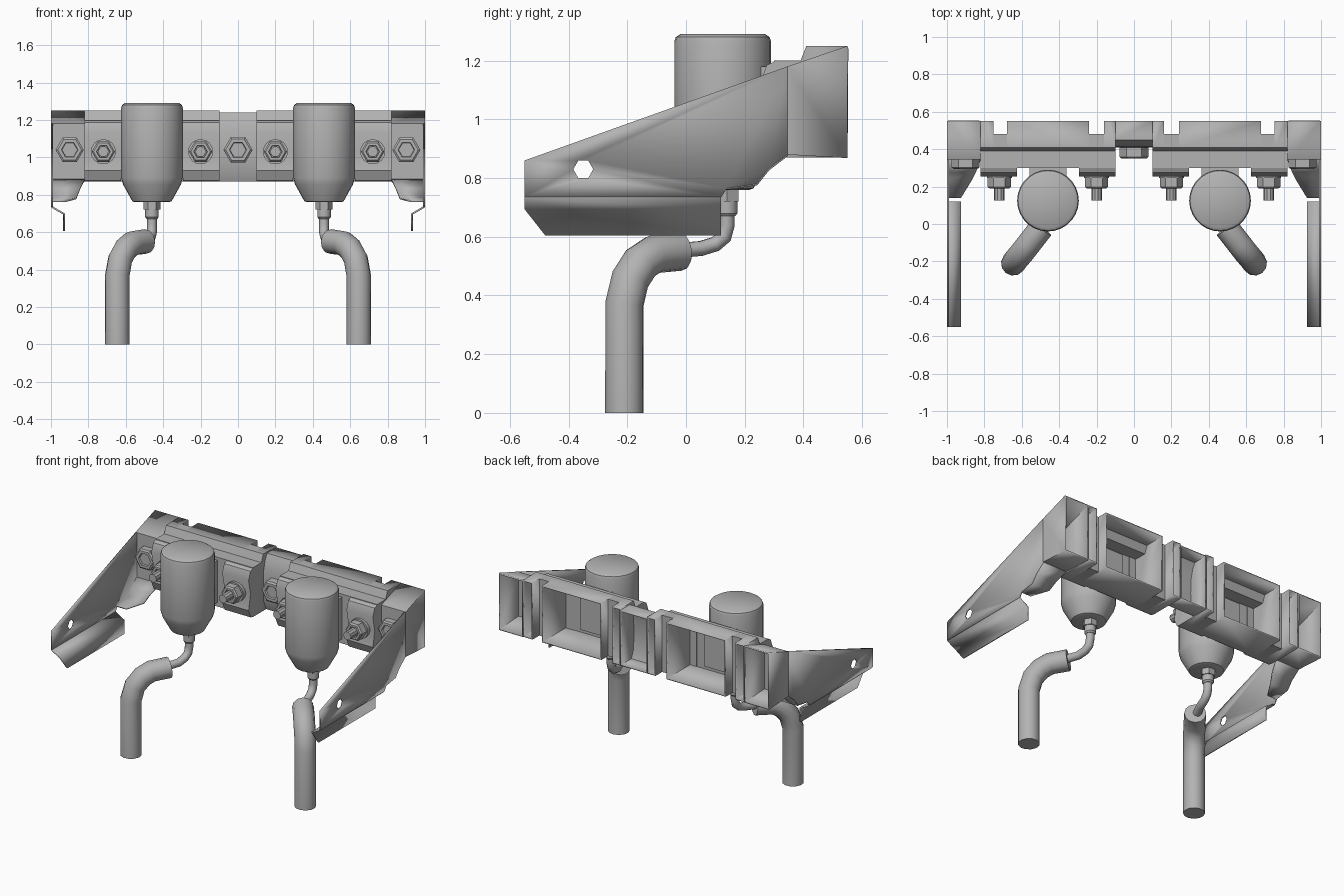
import bpy
import bmesh
from math import radians, pi, cos, sin

cube = bpy.data.objects.get("Cube")
if cube:
    bpy.data.objects.remove(cube, do_unlink=True)

grey = bpy.data.materials.new("plain grey")
grey.use_nodes = True
COLOUR = (0.45, 0.45, 0.45, 1)
grey.diffuse_color = COLOUR
grey.node_tree.nodes["Principled BSDF"].inputs["Base Color"].default_value = COLOUR


def finish(name, bm, thickness=0, offset=-1):
    """Turn a bmesh into an object, optionally thickened like sheet metal."""
    bmesh.ops.recalc_face_normals(bm, faces=bm.faces)
    mesh = bpy.data.meshes.new(name)
    bm.to_mesh(mesh)
    bm.free()
    mesh.materials.append(grey)
    obj = bpy.data.objects.new(name, mesh)
    bpy.context.collection.objects.link(obj)
    bpy.ops.object.select_all(action='DESELECT')
    obj.select_set(True)
    bpy.context.view_layer.objects.active = obj
    bpy.ops.object.shade_smooth_by_angle(angle=radians(35))
    if thickness:
        solid = obj.modifiers.new("sheet thickness", 'SOLIDIFY')
        solid.thickness = thickness
        solid.offset = offset
    return obj


def prism(name, x0, x1, profile, open_back=False):
    """Extrude a (y, z) profile along x; an open back makes a hollow shell."""
    bm = bmesh.new()
    a, b = [[bm.verts.new((x, y, z)) for y, z in profile] for x in (x0, x1)]
    bm.faces.new(a)
    bm.faces.new(b)
    n = len(profile)
    for i in range(n - 1 if open_back else n):
        j = (i + 1) % n
        bm.faces.new((a[i], a[j], b[j], b[i]))
    return finish(name, bm, 0.012 if open_back else 0)


def strip(name, left, right):
    """Thin sheet between two matching rows of points."""
    bm = bmesh.new()
    a, b = [[bm.verts.new(p) for p in row] for row in (left, right)]
    for i in range(len(a) - 1):
        bm.faces.new((a[i], a[i + 1], b[i + 1], b[i]))
    return finish(name, bm, 0.01, 0)


def lathe(name, centre, profile, sides, forward=False):
    """Revolve (radius, height) points; forward turns the axis to -y."""
    bm = bmesh.new()
    rings = [[bm.verts.new((r * cos(2 * pi * i / sides), r * sin(2 * pi * i / sides), h))
              for i in range(sides)] for r, h in profile]
    for low, high in zip(rings, rings[1:]):
        for i in range(sides):
            j = (i + 1) % sides
            bm.faces.new((low[i], low[j], high[j], high[i]))
    bm.faces.new(rings[0])
    bm.faces.new(rings[-1])
    obj = finish(name, bm)
    obj.location = centre
    if forward:
        obj.rotation_euler.x = pi / 2
    return obj


def tube(name, points, radius):
    """Round pipe along a path."""
    curve = bpy.data.curves.new(name, 'CURVE')
    curve.dimensions = '3D'
    curve.bevel_depth = radius
    curve.bevel_resolution = 4
    curve.use_fill_caps = True
    spline = curve.splines.new('POLY')
    spline.points.add(len(points) - 1)
    for point, co in zip(spline.points, points):
        point.co = (*co, 1)
    curve.materials.append(grey)
    obj = bpy.data.objects.new(name, curve)
    bpy.context.collection.objects.link(obj)


def side_plate(name, x, outline, hole):
    """Flat plate with a hole, filled between two loops."""
    bm = bmesh.new()
    edges = []
    for loop in (outline, hole):
        vs = [bm.verts.new((x, y, z)) for y, z in loop]
        edges += [bm.edges.new((vs[i - 1], vs[i])) for i in range(len(vs))]
    bmesh.ops.triangle_fill(bm, use_beauty=True, use_dissolve=False, edges=edges)
    finish(name, bm, 0.01, 0)


def hex_bolt(name, x, y, z, radius, height):
    lathe(name, (x, y, z), [(radius, 0), (radius, height * 0.85), (radius * 0.85, height),
                            (radius * 0.6, height), (radius * 0.55, height * 0.8)], 6, True)


# Centre section of the beam with its large bolt
prism("centre_housing", -0.1, 0.1,
      [(0.55, 0.87), (0.44, 0.87), (0.415, 0.93), (0.41, 1.04), (0.415, 1.14),
       (0.43, 1.2), (0.45, 1.24), (0.55, 1.24)], True)
hex_bolt("centre_bolt", 0, 0.41, 1.04, 0.078, 0.06)

# Beam sections: inner x, outer x, back y
SECTIONS = [("inner_channel", 0.1, 0.16, 0.55), ("inner_recess", 0.16, 0.24, 0.48),
            ("beam_housing", 0.24, 0.68, 0.55), ("outer_recess", 0.68, 0.75, 0.48),
            ("outer_channel", 0.75, 0.82, 0.55)]
PAD = [(0.31, 0.87), (0.28, 0.875), (0.255, 0.93), (0.275, 1.03), (0.255, 1.13),
       (0.275, 1.185), (0.31, 1.2)]
PLATE = [(-0.55, 0.735), (-0.55, 0.86), (0.345, 1.18), (0.345, 0.88),
         (0.28, 0.83), (0.24, 0.78), (0.14, 0.765), (0.12, 0.735)]
HOLE = [(-0.35 + 0.034 * cos(i * pi / 3), 0.83 + 0.034 * sin(i * pi / 3)) for i in range(6)]

for side, s in (("left", 1), ("right", -1)):
    for part, x0, x1, back in SECTIONS:
        prism(f"{side}_{part}", s * x0, s * x1,
              [(back, 0.87), (0.3, 0.87), (0.3, 1.2), (0.39, 1.2), (0.41, 1.25), (back, 1.25)],
              back > 0.5)

    # Clamping pads with washer, nut and stud
    for place, x, x0, x1 in (("inner", 0.2, 0.1, 0.295), ("outer", 0.72, 0.625, 0.82)):
        prism(f"{side}_{place}_pad", s * x0, s * x1, PAD)
        lathe(f"{side}_{place}_washer", (s * x, 0.28, 1.03), [(0.067, 0), (0.067, 0.035)], 16, True)
        hex_bolt(f"{side}_{place}_nut", s * x, 0.25, 1.03, 0.062, 0.06)
        lathe(f"{side}_{place}_stud", (s * x, 0.25, 1.03), [(0.028, 0), (0.028, 0.125)], 10, True)

    # Canister and its mount
    prism(f"{side}_canister_mount", s * 0.36, s * 0.56,
          [(0.25, 0.9), (0.25, 1.18), (0.32, 1.18), (0.32, 0.9)])
    lathe(f"{side}_canister", (s * 0.46, 0.125, 0),
          [(0.09, 0.76), (0.105, 0.765), (0.155, 0.855), (0.165, 0.89), (0.165, 1.265),
           (0.16, 1.28), (0.145, 1.29)], 28)

    # Drain fitting, pipe and hose
    lathe(f"{side}_drain_collar", (s * 0.46, 0.14, 0), [(0.045, 0.72), (0.045, 0.77)], 6)
    lathe(f"{side}_drain_fitting", (s * 0.46, 0.14, 0),
          [(0.028, 0.67), (0.036, 0.68), (0.036, 0.74)], 14)
    tube(f"{side}_drain_pipe",
         [(s * x, y, z) for x, y, z in ((0.46, 0.14, 0.7), (0.46, 0.14, 0.64), (0.46, 0.13, 0.6),
                                        (0.465, 0.1, 0.575), (0.475, 0.05, 0.56),
                                        (0.53, -0.06, 0.55))], 0.026)
    tube(f"{side}_hose",
         [(s * x, y, z) for x, y, z in ((0.495, -0.02, 0.55), (0.565, -0.11, 0.54),
                                        (0.6, -0.155, 0.51), (0.63, -0.19, 0.455),
                                        (0.645, -0.21, 0.37), (0.645, -0.21, 0))], 0.066)

    # End box, open at the back
    prism(f"{side}_end_box", s * 0.82, s,
          [(0.55, 0.868), (0.345, 0.88), (0.345, 1.18), (0.55, 1.25)], True)
    hex_bolt(f"{side}_end_bolt", s * 0.9, 0.345, 1.04, 0.075, 0.05)

    # Forward arm: plate, folded lower lip and tapering floor flange
    side_plate(f"{side}_arm_plate", s * 0.995, PLATE, HOLE)
    strip(f"{side}_arm_fold",
          [(s * 0.995, -0.55, 0.735), (s * 0.93, -0.55, 0.697), (s * 0.93, -0.48, 0.605)],
          [(s * 0.995, 0.12, 0.735), (s * 0.93, 0.12, 0.697), (s * 0.93, 0.12, 0.605)])
    floor = [(0.82, 0.345, 0.88), (0.845, 0.28, 0.83), (0.865, 0.24, 0.78), (0.925, 0.14, 0.765)]
    strip(f"{side}_arm_floor", [(s * x, y, z) for x, y, z in floor],
          [(s * 0.995, y, z) for x, y, z in floor])
